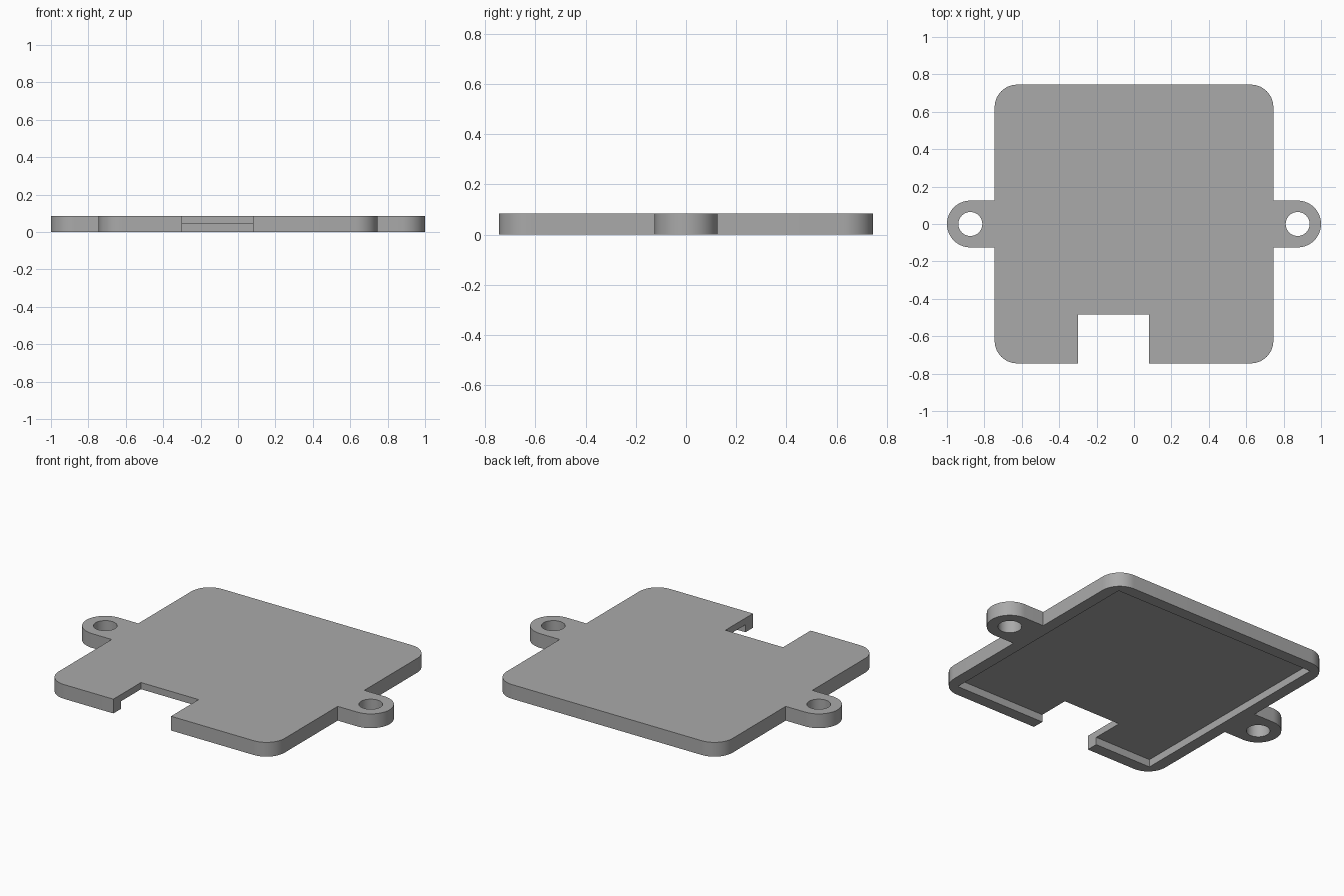
import bpy, bmesh
from math import sin, cos, pi

HALF, HEIGHT, CORNER = 0.745, 0.085, 0.12
EAR_X, EAR_R, HOLE_R = 0.875, 0.125, 0.064
RECESS, CEILING = 0.675, 0.045

cube = bpy.data.objects.get("Cube")
if cube:
    bpy.data.objects.remove(cube, do_unlink=True)

grey = bpy.data.materials.new("plain_grey")
grey.use_nodes = True
colour = (0.4, 0.4, 0.4, 1)
grey.diffuse_color = colour
grey.node_tree.nodes["Principled BSDF"].inputs["Base Color"].default_value = colour


def arc(cx, cy, r, start, end, steps):
    angles = [start + (end - start) * i / steps for i in range(steps + 1)]
    return [(cx + r * cos(a), cy + r * sin(a)) for a in angles]


def rectangle(x0, x1, y0, y1):
    return [(x0, y0), (x1, y0), (x1, y1), (x0, y1)]


def prism(name, outline, z0, z1):
    """Extrude a counter-clockwise outline from z0 to z1."""
    bm = bmesh.new()
    base = bm.faces.new([bm.verts.new((x, y, z0)) for x, y in outline])
    top = bmesh.ops.extrude_face_region(bm, geom=[base])["geom"]
    verts = [v for v in top if isinstance(v, bmesh.types.BMVert)]
    bmesh.ops.translate(bm, verts=verts, vec=(0, 0, z1 - z0))
    bmesh.ops.recalc_face_normals(bm, faces=bm.faces)
    mesh = bpy.data.meshes.new(name)
    bm.to_mesh(mesh)
    bm.free()
    mesh.materials.append(grey)
    obj = bpy.data.objects.new(name, mesh)
    bpy.context.collection.objects.link(obj)
    return obj


# Plate outline: right half with an ear, then the same turned half round
c = HALF - CORNER
right = arc(c, -c, CORNER, -pi / 2, 0, 12)
right += [(HALF, -EAR_R)] + arc(EAR_X, 0, EAR_R, -pi / 2, pi / 2, 32) + [(HALF, EAR_R)]
right += arc(c, c, CORNER, 0, pi / 2, 12)
cover = prism("cover_plate", right + [(-x, -y) for x, y in right], 0, HEIGHT)

# Underside recess, front notch and screw holes
cutters = [
    prism("recess_cutter", rectangle(-RECESS, RECESS, -RECESS, RECESS), -0.1, CEILING),
    prism("notch_cutter", rectangle(-0.3, 0.08, -1, -0.485), -0.2, 0.2),
]
for side in (-1, 1):
    hole = arc(side * EAR_X, 0, HOLE_R, 0, 2 * pi, 48)[:-1]
    cutters.append(prism("hole_cutter", hole, -0.2, 0.2))

bpy.ops.object.select_all(action="DESELECT")
bpy.context.view_layer.objects.active = cover
cover.select_set(True)
for cutter in cutters:
    cutter.hide_render = True
    mod = cover.modifiers.new("cut", "BOOLEAN")
    mod.operation, mod.solver, mod.object = "DIFFERENCE", "EXACT", cutter
    bpy.ops.object.modifier_apply(modifier=mod.name)
    bpy.data.objects.remove(cutter, do_unlink=True)

bpy.ops.object.shade_smooth_by_angle(angle=pi / 6)
